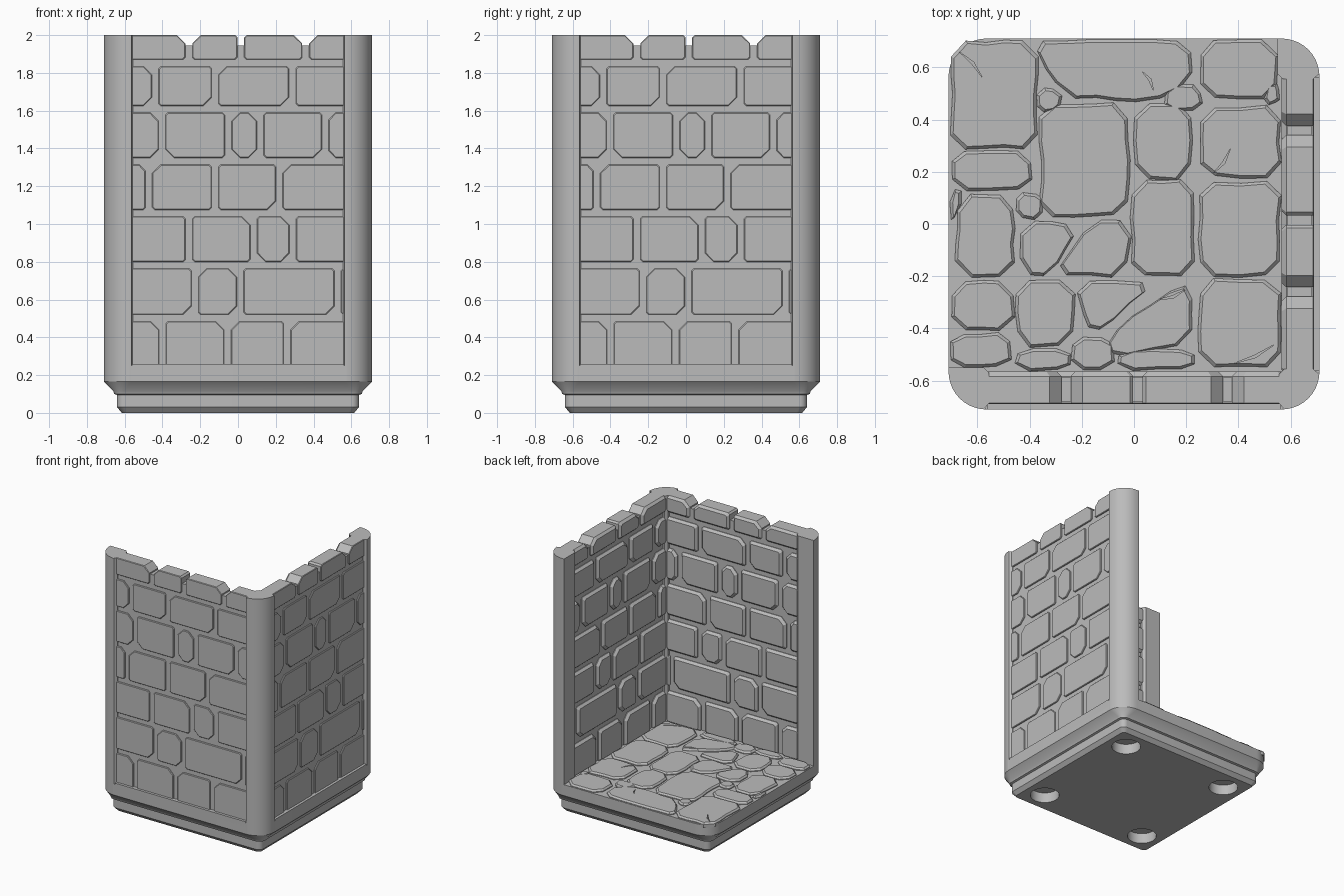
import bpy, bmesh, math, random
from mathutils import Matrix, Vector

random.seed(4)
if "Cube" in bpy.data.objects:
    bpy.data.objects.remove(bpy.data.objects["Cube"])

GREY = (0.5, 0.5, 0.5, 1)
stone_grey = bpy.data.materials.new("stone_grey")
stone_grey.use_nodes = True
stone_grey.diffuse_color = GREY
stone_grey.node_tree.nodes["Principled BSDF"].inputs["Base Color"].default_value = GREY

HALF, ROUND = 0.71, 0.145
INNER, FLOOR = 0.56, 0.25


def loft(bm, loops):
    """Skin a stack of equal-length loops and cap both ends."""
    rings = [[bm.verts.new(p) for p in loop] for loop in loops]
    n = len(rings[0])
    faces = [bm.faces.new(rings[0]), bm.faces.new(rings[-1])]
    for a, b in zip(rings, rings[1:]):
        faces += [bm.faces.new((a[i], a[(i + 1) % n], b[(i + 1) % n], b[i])) for i in range(n)]
    bmesh.ops.recalc_face_normals(bm, faces=faces)


def finish(name, bm, smooth=False, turn=0):
    if turn:
        bm.transform(Matrix.Rotation(turn, 4, "Z"))
    mesh = bpy.data.meshes.new(name)
    bm.to_mesh(mesh)
    bm.free()
    mesh.materials.append(stone_grey)
    ob = bpy.data.objects.new(name, mesh)
    bpy.context.collection.objects.link(ob)
    if smooth:
        bpy.ops.object.select_all(action="DESELECT")
        ob.select_set(True)
        bpy.context.view_layer.objects.active = ob
        bpy.ops.object.shade_smooth_by_angle(angle=math.radians(28))
    return ob


def carve(ob, cutter):
    """Cut one object out of another and drop the cutter."""
    mod = ob.modifiers.new("carve", "BOOLEAN")
    mod.operation, mod.solver, mod.object = "DIFFERENCE", "EXACT", cutter
    cutter.hide_render = True
    bpy.context.view_layer.update()
    deps = bpy.context.evaluated_depsgraph_get()
    mesh = bpy.data.meshes.new_from_object(ob.evaluated_get(deps))
    ob.modifiers.clear()
    ob.data = mesh
    bpy.data.objects.remove(cutter)


def arc(cx, cy, r, start, n=10):
    angles = [start + math.pi / 2 * i / n for i in range(n + 1)]
    return [(cx + r * math.cos(a), cy + r * math.sin(a)) for a in angles]


def rounded_square(h, r, z):
    pts = []
    for k, (sx, sy) in enumerate(((1, 1), (-1, 1), (-1, -1), (1, -1))):
        pts += arc(sx * (h - r), sy * (h - r), r, k * math.pi / 2)
    return [(x, y, z) for x, y in pts]


def inset(poly, d):
    """Shrink an outline by d on every side of its bounds."""
    spans = [(min(c), max(c)) for c in zip(*poly)]
    return [tuple((lo + hi) / 2 + (v - (lo + hi) / 2) * max(0.2, 1 - 2 * d / (hi - lo))
                  for v, (lo, hi) in zip(p, spans)) for p in poly]


# Base: stepped plinth with a rounded slab on top
bm = bmesh.new()
loft(bm, [rounded_square(h, r, z) for h, r, z in (
    (0.615, 0.03, 0), (0.64, 0.04, 0.03), (0.64, 0.04, 0.095), (0.655, 0.05, 0.1),
    (0.66, 0.055, 0.115), (HALF, ROUND, 0.165), (HALF, ROUND, FLOOR))])
base = finish("base", bm)

# Four round sockets underneath
bm = bmesh.new()
for sx in (-1, 1):
    for sy in (-1, 1):
        bmesh.ops.create_cone(bm, cap_ends=True, segments=32, radius1=0.105, radius2=0.105, depth=0.16,
                              matrix=Matrix.Translation((sx * 0.46, sy * 0.46, 0)))
carve(base, finish("socket_cutter", bm))
bm = bmesh.new()
bm.from_mesh(base.data)
bpy.data.objects.remove(base)
finish("base", bm, smooth=True)

# Pillars: one rounded post at each end of the walls and one at their corner
outer_arc = arc(ROUND - HALF, ROUND - HALF, ROUND, math.pi)
end_post = outer_arc + [(-0.575, -HALF), (-0.555, -0.685), (-0.555, -0.57), (-0.575, -0.55), (-HALF, -0.55)]
corner_post = outer_arc + [(-0.575, -HALF), (-0.555, -0.685), (-0.555, -0.575), (-0.575, -0.555),
                           (-0.685, -0.555), (-HALF, -0.575)]
for name, post in (("front_end_pillar", end_post),
                   ("back_end_pillar", [(-y, -x) for x, y in end_post]),
                   ("corner_pillar", [(-x, y) for x, y in corner_post])):
    bm = bmesh.new()
    clean = [p for i, p in enumerate(post) if (Vector(p) - Vector(post[i - 1])).length > 0.0005]
    loft(bm, [[(x, y, z) for x, y in clean] for z in (0.165, 2)])
    finish(name, bm, smooth=True)

# Brick courses: bottom, top, then each joint with the clipped corners
# (T top, B bottom) of the brick before it and the brick after it
COURSES = (
    (0.24, 0.485, ((-0.4, "T", ""), (-0.055, "T", "T"), (0.26, "", "T"))),
    (0.52, 0.765, ((-0.228, "B", "T"), (0.012, "TB", ""), (0.528, "B", "B"))),
    (0.8, 1.04, ((-0.26, "", ""), (0.083, "T", "B"), (0.29, "TB", ""))),
    (1.075, 1.315, ((-0.472, "T", "T"), (-0.122, "", ""), (0.218, "B", "T"))),
    (1.35, 1.59, ((-0.402, "TB", "B"), (-0.052, "", "TB"), (0.118, "TB", ""), (0.462, "B", "TB"))),
    (1.625, 1.835, ((-0.438, "TB", ""), (-0.122, "B", "T"), (0.288, "B", ""))),
    (1.87, 2, ((-0.26, "T", "T"), (0.015, "", ""), (0.358, "T", "T"))),
)


def brick_outline(u0, u1, z0, z1, left, right):
    big = min(0.045, (u1 - u0) * 0.4)
    c = {(s, e): big if e in flags else min(0.012, big)
         for s, flags in (("L", left), ("R", right)) for e in "TB"}
    lb, lt, rb, rt = c["L", "B"], c["L", "T"], c["R", "B"], c["R", "T"]
    return [(u0 + lb, z0), (u1 - rb, z0), (u1, z0 + rb), (u1, z1 - rt),
            (u1 - rt, z1), (u0 + lt, z1), (u0, z1 - lt), (u0, z0 + lb)]


def build_wall(side, turn):
    bm = bmesh.new()
    for z0, z1, joints in COURSES:
        starts = [(-0.575, "", "")] + [(j[0] + 0.018, j[2], "") for j in joints]
        ends = [(j[0] - 0.018, j[1]) for j in joints] + [(0.575, "")]
        for (u0, left, _), (u1, right) in zip(starts, ends):
            shape = brick_outline(u0, u1, z0, z1, left, right)
            loft(bm, [[(u, y, z) for u, z in inset(shape, d)] for y, d in (
                (-0.69, 0.004), (-0.686, 0), (-0.583, 0), (-0.565, 0.016))])
    finish(side + "_wall_bricks", bm, turn=turn)
    # Mortar core, a little thinner than the bricks
    bm = bmesh.new()
    loft(bm, [[(u, y, z) for u, y in ((-0.6, -0.68), (0.6, -0.68), (0.6, -0.588), (-0.6, -0.588))]
              for z in (0.2, 1.945)])
    finish(side + "_wall_mortar", bm, turn=turn)
    # Sill under the recessed panel
    bm = bmesh.new()
    loft(bm, [[(u, y, z) for u, y in ((-INNER, -HALF), (INNER, -HALF), (INNER, -0.6), (-INNER, -0.6))]
              for z in (0.2, 0.26)])
    finish(side + "_wall_sill", bm, turn=turn)


build_wall("front", 0)
build_wall("right", math.pi / 2)

# Floor stones: bounds of the blocky ones, then outlines of the slanted ones
BLOCKS = (
    (-.70, .29, -.37, .70), (.25, .48, .55, .705), (-.37, .43, -.28, .52), (.12, .43, .26, .53),
    (.50, .46, .56, .54), (-.36, .03, -.02, .46), (0, .17, .22, .46), (.25, .18, .56, .45),
    (-.70, .13, -.39, .28), (-.68, -.2, -.46, .11), (-.45, .02, -.35, .12), (-.01, -.2, .23, .17),
    (.25, -.2, .56, .16), (-.70, -.41, -.46, -.22), (-.70, -.55, -.47, -.42), (-.45, -.47, -.23, -.21),
    (.25, -.55, .56, -.21), (-.45, -.56, -.24, -.48), (-.24, -.56, -.08, -.43), (-.06, -.56, .23, -.48),
)
SLANTED = (
    ((-.4, .705), (-.28, .49), (.06, .47), (.22, .53), (.22, .705)),
    ((-.43, -.19), (-.32, -.2), (-.2, 0), (-.43, .01)),
    ((-.31, -.2), (-.03, -.2), (-.01, .01), (-.16, .01)),
    ((-.22, -.22), (.09, -.22), (-.12, -.4), (-.19, -.4)),
    ((.1, -.27), (.23, -.23), (.22, -.46), (-.08, -.51), (-.11, -.44)),
    ((-.705, -.02), (-.64, .12), (-.705, .13)),
)


def rough_outline(poly):
    """Clip the corners, split long edges and roughen the outline."""
    pts = [Vector(p) for p in poly]
    clipped = []
    for i, p in enumerate(pts):
        for q in (pts[i - 1], pts[(i + 1) % len(pts)]):
            gap = q - p
            clipped.append(p + gap.normalized() * min(0.055, gap.length * 0.27))
    out = []
    for i, p in enumerate(clipped):
        q = clipped[(i + 1) % len(clipped)]
        steps = max(1, round((q - p).length / 0.08))
        out += [p.lerp(q, k / steps) for k in range(steps)]
    return [(max(-0.706, p.x + random.uniform(-.006, .006)), min(0.706, p.y + random.uniform(-.006, .006)))
            for p in out]


bm = bmesh.new()
for poly in [((a, b), (c, b), (c, d), (a, d)) for a, b, c, d in BLOCKS] + list(SLANTED):
    shape = rough_outline(poly)
    loft(bm, [[(x, y, z) for x, y in inset(shape, d)] for z, d in (
        (FLOOR - 0.02, 0), (FLOOR + 0.006, 0), (FLOOR + 0.018, 0.011))])
stones = finish("floor_stones", bm)

# Cracks scored into a few of the stones
CRACKS = (((-.67, .66), (-.58, .56)), ((.03, .585), (.075, .51)), ((.37, .29), (.3, .19)),
          ((.2, -.25), (.09, -.29)), ((.54, -.46), (.38, -.535)))
bm = bmesh.new()
for a, b in CRACKS:
    a, b = Vector(a), Vector(b)
    across = (b - a).orthogonal().normalized() * 0.005
    bend = a.lerp(b, 0.5) + across * 2
    outline = [a, bend + across, b, bend - across]
    loft(bm, [[(p.x, p.y, z) for p in outline] for z in (FLOOR + 0.004, FLOOR + 0.05)])
carve(stones, finish("crack_cutter", bm))
